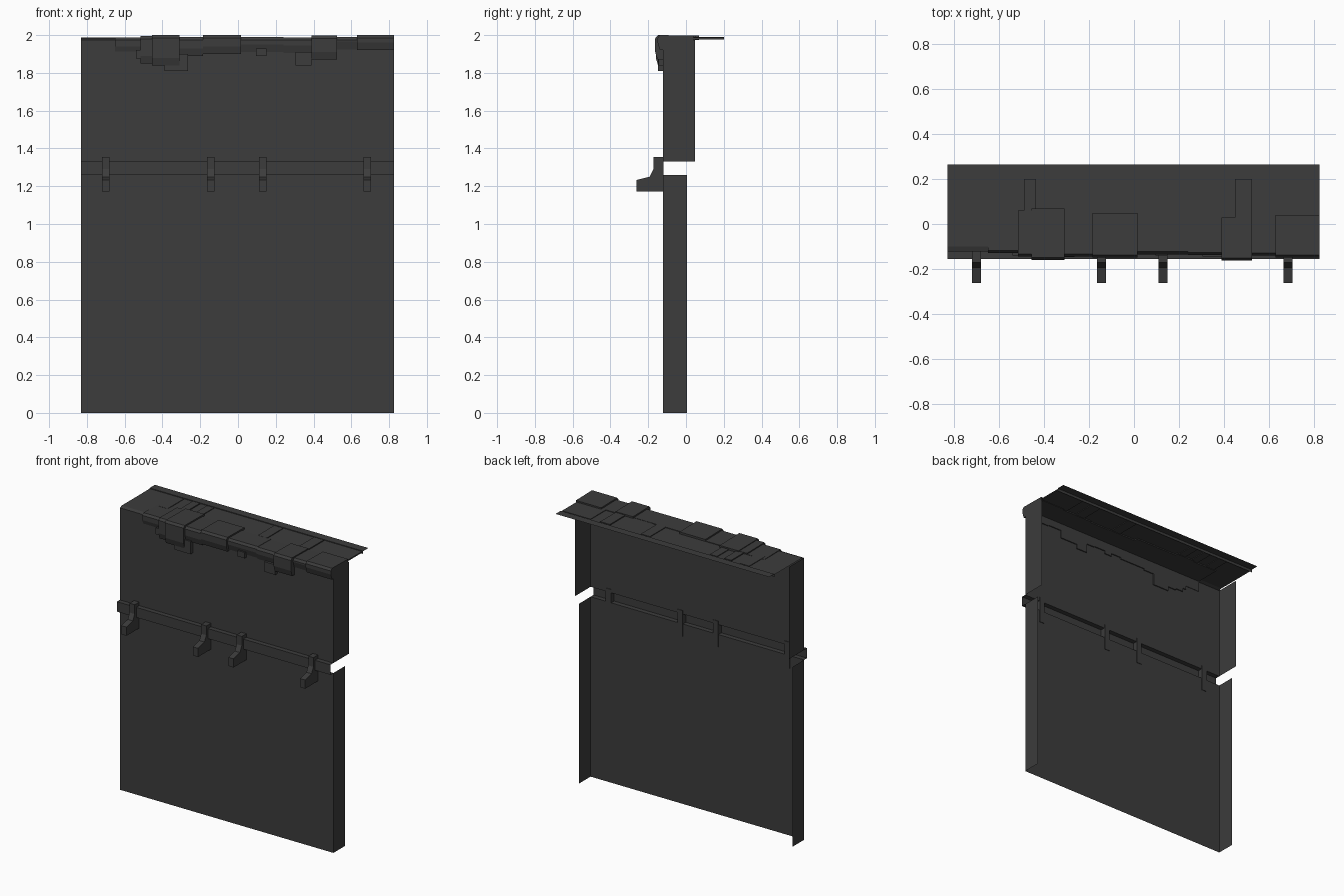
import bpy, bmesh

old = bpy.data.objects.get("Cube")
if old:
    bpy.data.objects.remove(old)

LEFT, RIGHT, FRONT = -0.83, 0.825, -0.122

mat = bpy.data.materials.new("charcoal grey")
mat.use_nodes = True
mat.diffuse_color = (0.045, 0.045, 0.045, 1)
mat.node_tree.nodes["Principled BSDF"].inputs["Base Color"].default_value = mat.diffuse_color


def finish(name, bm):
    mesh = bpy.data.meshes.new(name)
    bm.to_mesh(mesh)
    bm.free()
    mesh.materials.append(mat)
    obj = bpy.data.objects.new(name, mesh)
    bpy.context.collection.objects.link(obj)
    return obj


def sheet(name, path, move):
    """Open strip: a path of points swept along one vector."""
    bm = bmesh.new()
    a = [bm.verts.new(p) for p in path]
    b = [bm.verts.new([u + v for u, v in zip(p, move)]) for p in path]
    for i in range(len(path) - 1):
        bm.faces.new((a[i], a[i + 1], b[i + 1], b[i]))
    return finish(name, bm)


def prism(name, profile, x0, x1):
    """Closed y-z profile swept along x."""
    bm = bmesh.new()
    face = bm.faces.new([bm.verts.new((x0, y, z)) for y, z in profile])
    out = bmesh.ops.extrude_face_region(bm, geom=[face])
    verts = [g for g in out["geom"] if isinstance(g, bmesh.types.BMVert)]
    bmesh.ops.translate(bm, vec=(x1 - x0, 0, 0), verts=verts)
    bmesh.ops.recalc_face_normals(bm, faces=bm.faces)
    return finish(name, bm)


def box(name, x0, x1, y0, y1, z0, z1):
    return prism(name, [(y0, z0), (y1, z0), (y1, z1), (y0, z1)], x0, x1)


# Wall shells, open at the back
def shell(name, depth, z0, z1):
    path = [(LEFT, depth, z0), (LEFT, FRONT, z0), (RIGHT, FRONT, z0), (RIGHT, depth, z0)]
    return sheet(name, path, (0, 0, z1 - z0))


shell("lower_wall", 0.005, 0, 1.26)
shell("upper_wall", 0.048, 1.33, 1.975)

# Hollow rail covering the gap in the wall
sheet("rail", [(LEFT, FRONT, 1.33), (LEFT, -0.155, 1.33), (LEFT, -0.155, 1.26),
               (LEFT, FRONT, 1.26)], (RIGHT - LEFT, 0, 0))

# Brackets holding the rail
bracket = [(-0.118, 1.355), (-0.172, 1.355), (-0.172, 1.29), (-0.193, 1.25),
           (-0.263, 1.233), (-0.263, 1.172), (-0.118, 1.172)]
for i, x in enumerate((-0.7, -0.145, 0.13, 0.685)):
    prism(f"bracket_{i + 1}", bracket, x - 0.02, x + 0.02)

# Roof sheet with a stepped rear lip
sheet("roof", [(LEFT, FRONT, 1.975), (LEFT, -0.1, 1.983), (LEFT, 0.208, 1.983), (LEFT, 0.208, 1.968)],
      (RIGHT - LEFT, 0, 0))
sheet("rear_lip", [(LEFT, 0.208, 1.988), (LEFT, 0.265, 1.988)], (RIGHT - LEFT, 0, 0))
sheet("lip_riser", [(LEFT, 0.208, 1.968), (LEFT, 0.208, 1.988)], (RIGHT - LEFT, 0, 0))


# Coping stones wrapping over the front top edge
def coping(name, x0, x1, front, back, bottom, top):
    prism(name, [(front + 0.012, bottom), (-0.115, bottom), (-0.115, 1.975),
                 (back, 1.975), (back, top - 0.003), (front + 0.012, top),
                 (front, top - 0.015), (front, bottom + 0.04)], x0, x1)


stones = [(-0.455, -0.31, -0.16, 0.07, 1.84, 2.0),
          (-0.31, -0.185, -0.145, 0.05, 1.89, 1.99),
          (-0.185, 0.015, -0.15, 0.05, 1.9, 2.0),
          (0.39, 0.525, -0.163, 0.03, 1.87, 1.998),
          (0.63, 0.825, -0.15, 0.04, 1.92, 2.0),
          (0.525, 0.63, -0.14, 0.03, 1.925, 1.99),
          (0.24, 0.39, -0.138, 0.02, 1.905, 1.988),
          (0.015, 0.24, -0.135, 0.025, 1.91, 1.99),
          (-0.515, -0.455, -0.145, 0.06, 1.85, 1.995),
          (-0.65, -0.515, -0.13, 0.06, 1.9, 1.988)]
for i, s in enumerate(stones):
    coping(f"coping_stone_{i + 1}", *s)

# Small stones hanging below the coping
for i, (x0, x1, y0, z0, z1) in enumerate([
        (-0.39, -0.265, -0.147, 1.81, 1.9), (0.305, 0.39, -0.145, 1.84, 1.91),
        (0.095, 0.15, -0.14, 1.89, 1.93), (-0.54, -0.455, -0.14, 1.875, 1.92)]):
    box(f"hanging_stone_{i + 1}", x0, x1, y0, -0.115, z0, z1)

# Thin slabs along the rear of the roof
for i, (x0, x1, h) in enumerate([
        (-0.63, -0.56, 0.005), (-0.49, -0.435, 0.008), (-0.38, -0.325, 0.006),
        (0.14, 0.21, 0.006), (0.45, 0.525, 0.008), (0.6, 0.82, 0.005)]):
    box(f"roof_slab_{i + 1}", x0, x1, 0.02, 0.2, 1.978, 1.982 + h)
